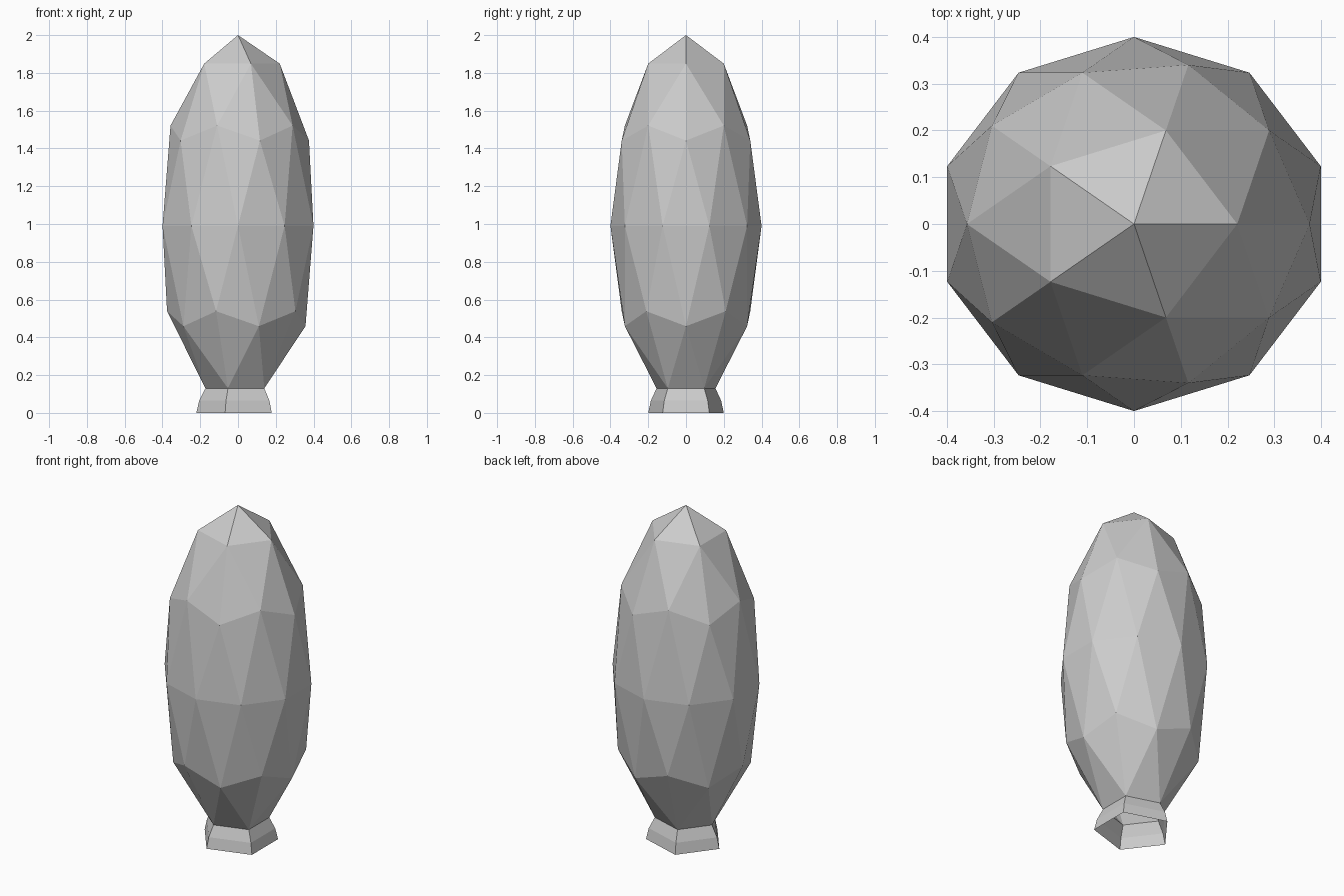
import bpy, bmesh

if "Cube" in bpy.data.objects:
    bpy.data.objects.remove(bpy.data.objects["Cube"])

# Faceted egg-shaped body from a stretched icosphere
RX, RY, RZ, CZ = 0.42, 0.40, 1.01, 0.99
bm = bmesh.new()
bmesh.ops.create_icosphere(bm, subdivisions=2, radius=1.0)
for v in bm.verts:
    v.co = (v.co.x * RX, v.co.y * RY, v.co.z * RZ + CZ)

# Open the underside by removing the bottom pole
pole = min(bm.verts, key=lambda v: v.co.z)
bmesh.ops.delete(bm, geom=[pole], context='VERTS')

# Pinch the lowest five-sided ring into a neck
ring_edges = [e for e in bm.edges if e.is_boundary]
ring = {v for e in ring_edges for v in e.verts}
full = 1.0
for v in ring:
    v.co.x *= 0.78
    v.co.y *= 0.78
    v.co.z = 0.13

# Flare the neck outwards into the foot
scale = 0.78
for s, z in ((0.93, 0.065), (1.0, 0.0)):
    geom = bmesh.ops.extrude_edge_only(bm, edges=ring_edges)["geom"]
    ring_edges = [g for g in geom if isinstance(g, bmesh.types.BMEdge)]
    for v in (g for g in geom if isinstance(g, bmesh.types.BMVert)):
        v.co = (v.co.x * s / scale, v.co.y * s / scale, z)
    scale = s

bmesh.ops.recalc_face_normals(bm, faces=bm.faces)
mesh = bpy.data.meshes.new("faceted_bulb")
bm.to_mesh(mesh)
bm.free()
bpy.context.collection.objects.link(bpy.data.objects.new("faceted_bulb", mesh))
